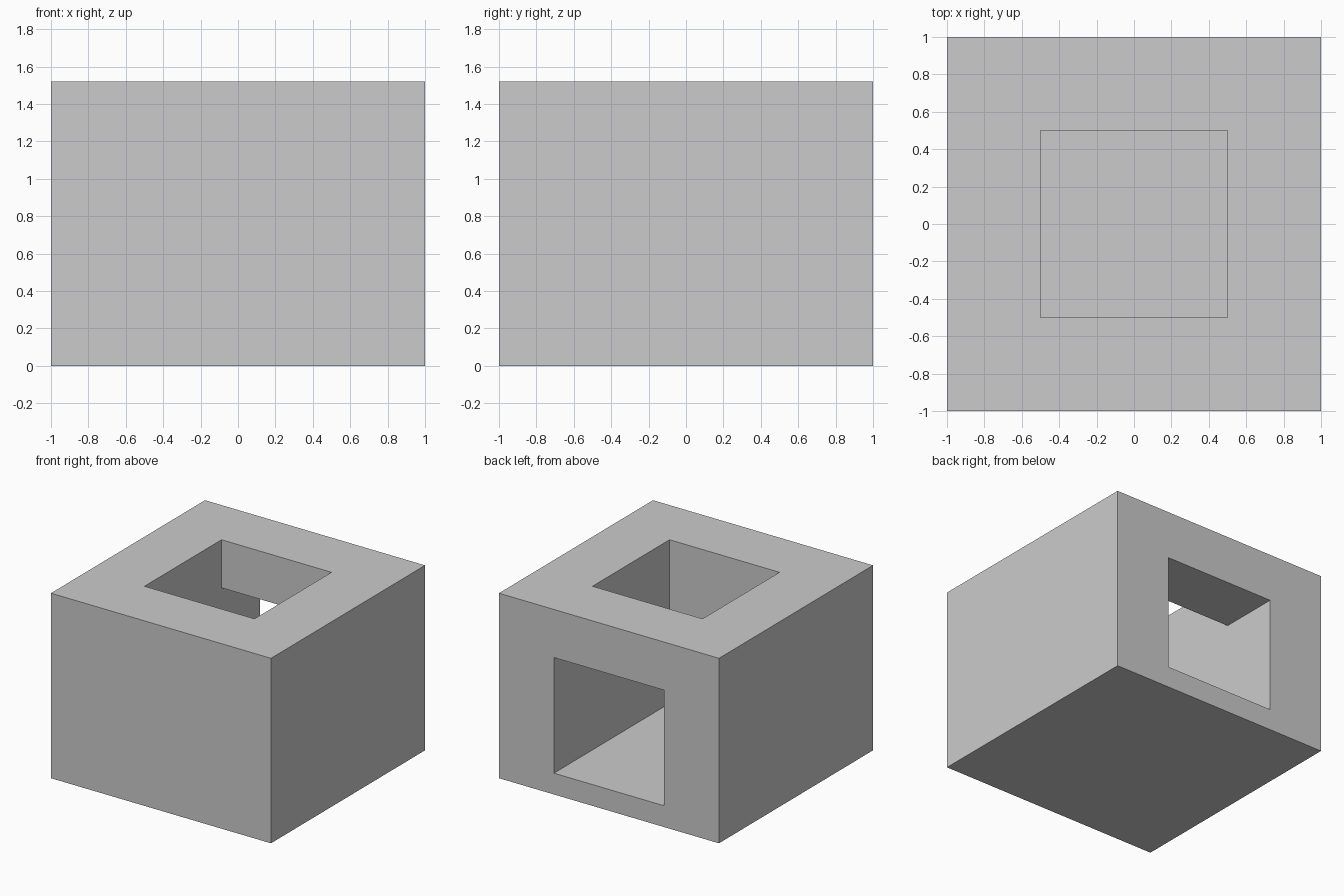
import bpy
import bmesh

if "Cube" in bpy.data.objects:
    bpy.data.objects.remove(bpy.data.objects["Cube"])

W, H = 1.0, 1.52            # half width, height
R = 0.5                     # half width of the openings
Z0, Z1 = 0.175, 1.125       # floor and lintel heights of the back opening


def prism(name, profile, half):
    """Extrude a (y, z) profile along x from -half to +half."""
    bm = bmesh.new()
    face = bm.faces.new([bm.verts.new((-half, y, z)) for y, z in profile])
    ext = bmesh.ops.extrude_face_region(bm, geom=[face])
    verts = [g for g in ext["geom"] if isinstance(g, bmesh.types.BMVert)]
    bmesh.ops.translate(bm, verts=verts, vec=(2 * half, 0, 0))
    bmesh.ops.recalc_face_normals(bm, faces=bm.faces)
    mesh = bpy.data.meshes.new(name)
    bm.to_mesh(mesh)
    bm.free()
    obj = bpy.data.objects.new(name, mesh)
    bpy.context.collection.objects.link(obj)
    return obj


# Solid block
block = prism("block", [(-W, 0), (W, 0), (W, H), (-W, H)], W)

# L-shaped channel: enters through the top, leaves through the back
channel = prism("channel_cutter", [(-R, Z0), (W + 0.2, Z0), (W + 0.2, Z1),
                                   (R, Z1), (R, H + 0.2), (-R, H + 0.2)], R)
channel.hide_render = True

cut = block.modifiers.new("channel", "BOOLEAN")
cut.operation = "DIFFERENCE"
cut.solver = "EXACT"
cut.object = channel

# Apply the cut and drop the cutter
bpy.context.view_layer.objects.active = block
block.select_set(True)
bpy.ops.object.modifier_apply(modifier=cut.name)
bpy.data.objects.remove(channel)
